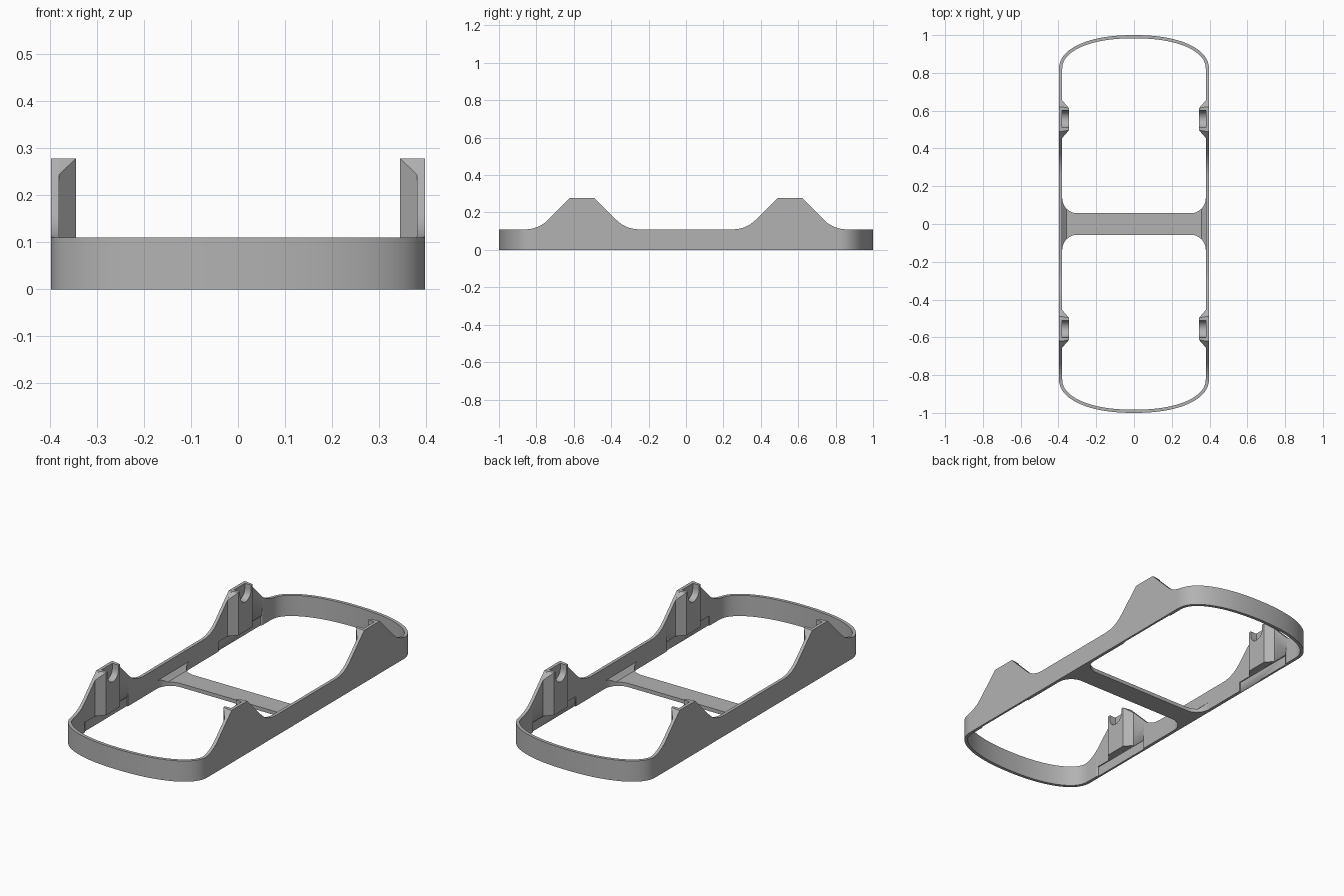
import bpy, bmesh, math

if "Cube" in bpy.data.objects:
    bpy.data.objects.remove(bpy.data.objects["Cube"])

HALF_W, STRAIGHT, WALL, BASE, TOP = 0.397, 0.82, 0.017, 0.11, 0.278
INNER = HALF_W - WALL

grey = bpy.data.materials.new("plain grey")
grey.diffuse_color = (0.45, 0.45, 0.45, 1)
grey.use_nodes = True
grey.node_tree.nodes["Principled BSDF"].inputs["Base Color"].default_value = grey.diffuse_color


def finish(bm, name, angle=30):
    bmesh.ops.remove_doubles(bm, verts=bm.verts, dist=1e-5)
    bmesh.ops.recalc_face_normals(bm, faces=bm.faces)
    me = bpy.data.meshes.new(name)
    bm.to_mesh(me)
    bm.free()
    me.materials.append(grey)
    ob = bpy.data.objects.new(name, me)
    bpy.context.collection.objects.link(ob)
    bpy.ops.object.select_all(action='DESELECT')
    ob.select_set(True)
    bpy.context.view_layer.objects.active = ob
    bpy.ops.object.shade_smooth_by_angle(angle=math.radians(angle))
    return ob


def loft(name, rings):
    """Join equal-length point loops and cap both ends."""
    bm = bmesh.new()
    loops = [[bm.verts.new(p) for p in r] for r in rings]
    n = len(loops[0])
    for a, b in zip(loops, loops[1:]):
        for i in range(n):
            j = (i + 1) % n
            bm.faces.new((a[i], a[j], b[j], b[i]))
    bm.faces.new(loops[0])
    bm.faces.new(loops[-1])
    return finish(bm, name)


# Side humps: 45 degree slopes with a fillet at the foot
R = 0.17
T = R * math.tan(math.radians(22.5))
FLANKS = [(0.49, -1), (0.62, 1)]


def height(y):
    y = abs(y)
    if 0.49 <= y <= 0.62:
        return TOP
    d = 0.49 - y if y < 0.49 else y - 0.62
    e = d - (TOP - BASE)              # distance past the sharp foot
    if e >= T:
        return BASE
    if e <= -T * math.cos(math.pi / 4):
        return TOP - d
    return BASE + R - math.sqrt(R * R - (T - e) ** 2)


# Rim outline: straight sides, softly squared rounded ends
ys = {0.0, 0.49, 0.62, STRAIGHT}
for y0, s in FLANKS:
    foot = y0 + s * (TOP - BASE)
    for k in range(9):
        ys.add(foot + s * (-T * math.cos(math.pi / 4) + k / 8 * T * 1.7071))
ys = sorted(y for y in ys if y <= STRAIGHT)
quarter = [(HALF_W, y) for y in ys]
for k in range(1, 25):
    a = k / 24 * math.pi / 2
    p = 2 / 2.2
    quarter.append((HALF_W * max(math.cos(a), 0) ** p if k < 24 else 0,
                    STRAIGHT + (1 - STRAIGHT) * math.sin(a) ** p))
half = quarter + [(-x, y) for x, y in quarter[-2::-1]]
outline = half + [(x, -y) for x, y in half[-2:0:-1]]

bm = bmesh.new()
cols = []
n = len(outline)
for i, (x, y) in enumerate(outline):
    (ax, ay), (bx, by) = outline[i - 1], outline[(i + 1) % n]
    tx, ty = bx - ax, by - ay
    l = math.hypot(tx, ty)
    ix, iy = x - ty / l * WALL, y + tx / l * WALL
    h = height(y)
    cols.append([bm.verts.new(c) for c in
                 ((x, y, 0), (x, y, h), (ix, iy, h), (ix, iy, 0))])
for i in range(n):
    a, b = cols[i], cols[(i + 1) % n]
    for k in range(4):
        m = (k + 1) % 4
        bm.faces.new((a[k], b[k], b[m], a[m]))
rim = finish(bm, "rim_wall")

# Shallow recesses along the foot of the wall under each post
bm = bmesh.new()
for sx in (-1, 1):
    for sy in (-1, 1):
        r = bmesh.ops.create_cube(bm, size=1)
        for v in r["verts"]:
            v.co.x = sx * (INNER - 0.01 + (v.co.x + 0.5) * 0.016)
            v.co.y = sy * 0.56 + v.co.y * 0.36
            v.co.z = -0.02 + (v.co.z + 0.5) * 0.072
cutter = finish(bm, "recess_cutter")
cutter.hide_render = True
cutter.hide_viewport = True
cut = rim.modifiers.new("recesses", 'BOOLEAN')
cut.operation = 'DIFFERENCE'
cut.solver = 'EXACT'
cut.object = cutter

# Notched posts, tapering inwards from the wall
FOOT, NOTCH, NOTCH_Z = 0.052, 0.045, 0.252
notch = [(NOTCH, TOP)] + [(NOTCH * math.cos(a), NOTCH_Z - NOTCH * math.sin(a))
                          for a in (k * math.pi / 12 for k in range(13))] + [(-NOTCH, TOP)]


def post_ring(x, sx, cy, side, shoulder, z):
    prof = ([(-side, FOOT), (side, FOOT), (side, z), (shoulder, TOP)]
            + notch + [(-shoulder, TOP), (-side, z)])
    return [(sx * x, cy + y, pz) for y, pz in prof]


for sx, side in ((-1, "left"), (1, "right")):
    for cy, end in ((-0.555, "front"), (0.555, "back")):
        loft(f"{end}_{side}_post", [
            post_ring(INNER + 0.002, sx, cy, 0.102, 0.065, 0.241),
            post_ring(0.344, sx, cy, 0.058, 0.058, TOP - 1e-6)])

# Cross bar with flared ends that curl up into the wall
BAR, FLARE, THICK = 0.057, 0.08, 0.02
right = []
for k in range(11):
    a = k / 10 * math.pi / 2
    right.append((INNER - FLARE + FLARE * math.sin(a), BAR + FLARE * (1 - math.cos(a))))
stations = [(-x, w) for x, w in reversed(right)] + right
rings = []
for x, w in stations:
    z = THICK + max(0, abs(x) - (INNER - 0.022))
    rings.append([(x, -w, 0), (x, w, 0), (x, w, z), (x, -w, z)])
loft("cross_bar", rings)
